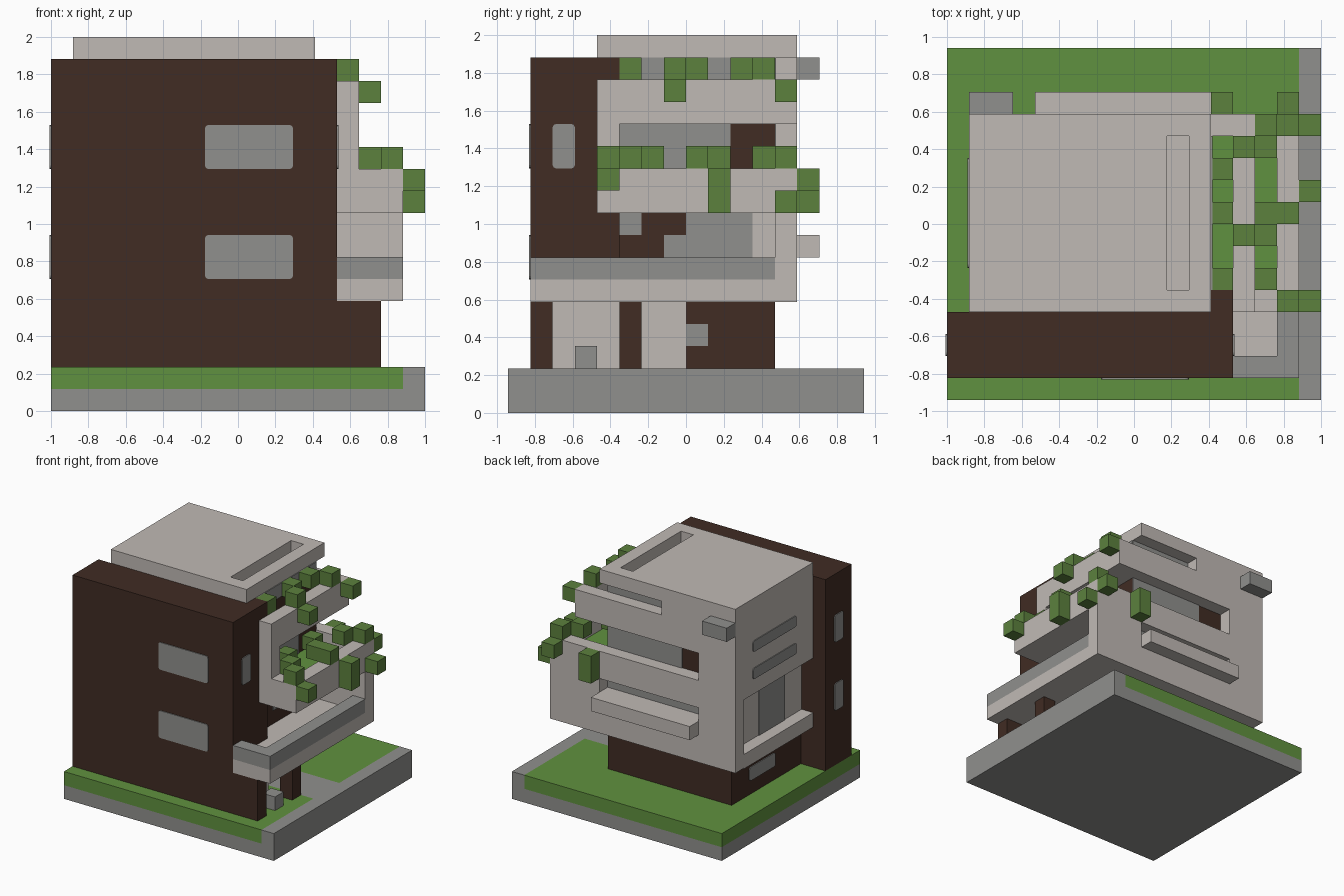
import bpy, bmesh
from mathutils import Vector

cube = bpy.data.objects.get("Cube")
if cube:
    bpy.data.objects.remove(cube, do_unlink=True)

U = 2 / 17                       # one block
ORIGIN = Vector((-1, -8 * U, 0))
T = 0.06                         # plate thickness in blocks


def material(name, rgb):
    m = bpy.data.materials.new(name)
    m.use_nodes = True
    colour = (*rgb, 1)
    m.diffuse_color = colour
    m.node_tree.nodes["Principled BSDF"].inputs["Base Color"].default_value = colour
    return m


LIGHT = material("pale plaster", (0.53, 0.49, 0.46))
BROWN = material("dark brown cladding", (0.052, 0.025, 0.017))
GREY = material("mid grey", (0.28, 0.28, 0.27))
GRASS = material("grass green", (0.118, 0.285, 0.05))
LEAF = material("leaf green", (0.107, 0.22, 0.048))


def build(name, mat, boxes, round_axis=None):
    """Join boxes given as ((x0, x1), (y0, y1), (z0, z1)) in block units."""
    bm = bmesh.new()
    for spans in boxes:
        low = Vector([s[0] for s in spans])
        high = Vector([s[1] for s in spans])
        verts = bmesh.ops.create_cube(bm, size=1)["verts"]
        for v in verts:
            v.co = ORIGIN + U * Vector([h if c > 0 else l for c, l, h in zip(v.co, low, high)])
        if round_axis is not None:
            edges = {e for v in verts for e in v.link_edges}
            along = [e for e in edges
                     if abs((e.verts[0].co - e.verts[1].co).normalized()[round_axis]) > 0.9]
            bmesh.ops.bevel(bm, geom=along, offset=0.15 * U, segments=2, profile=0.5, affect='EDGES')
    mesh = bpy.data.meshes.new(name)
    bm.to_mesh(mesh)
    bm.free()
    mesh.materials.append(mat)
    obj = bpy.data.objects.new(name, mesh)
    bpy.context.collection.objects.link(obj)
    return obj


# Plot
build("plot_base", GREY, [((0, 17), (0, 16), (0, 1))])
build("pavement", GREY, [((16, 17), (0, 16), (1, 2)), ((12, 16), (6, 9), (1, 2))])
build("lawn", GRASS, [((0, 12), (0, 16), (1, 2)), ((12, 16), (0, 6), (1, 2)),
                      ((12, 16), (9, 16), (1, 2))])

# Brown front block and inner core
build("front_block", BROWN, [((0, 13), (1, 4), (2, 16)), ((13, 15), (1, 2), (2, 5)),
                             ((12, 13), (4, 5), (6, 16))])
build("inner_core", BROWN, [((2, 12), (4, 12), (2, 16))])
build("entrance_post", BROWN, [((14, 15), (5, 6), (2, 5))])

# Ground floor entrance
build("entrance_panels", LIGHT, [((12, 13 + T), (2, 5), (2, 5)), ((12, 12 + T), (6, 8), (2, 5))])
build("entrance_bench", GREY, [((14, 15), (3, 4), (2, 3))])
build("entrance_sign_plate", GREY, [((12, 12 + T), (8, 9), (3, 4))])

# Pale shell: left wall, back wall and floor slab
build("left_wall", LIGHT, [((1, 2), (4, 12), (5, 6)), ((1, 2), (4, 12), (10, 16)),
                           ((2 - T, 2), (4, 12), (6, 10))])
build("back_wall", LIGHT, [((1, 4), (12, 13), (5, 16)), ((4, 16), (12, 13), (5, 8)),
                           ((12, 16), (12, 13), (8, 9)), ((4, 16), (12, 13), (9, 11)),
                           ((4, 14), (12, 13), (13, 15)), ((4, 7), (12, 13), (15, 16))])
build("shell_floor", LIGHT, [((1, 12), (4, 12), (5 - T, 5))])
build("back_ledge", LIGHT, [((4, 12), (13, 14), (7, 8))])
build("back_vent", GREY, [((1, 3), (13, 14), (15, 16))])

# Roof slab with a long slot
build("roof", LIGHT, [((1, 10), (4, 13), (16, 17)), ((11, 12), (4, 13), (16, 17)),
                      ((10, 11), (4, 5), (16, 17)), ((10, 11), (12, 13), (16, 17)),
                      ((10, 11), (5, 12), (16, 16 + T))])

# Wraparound balcony
build("balcony_floor", LIGHT, [((13, 16), (1, 4), (5, 6)), ((12, 16), (4, 12), (5, 6))])
build("balcony_rail", GREY, [((15, 16), (1, 12), (6, 7)), ((13, 15), (1, 2), (6, 7))])

# Lower and upper planted terraces
build("lower_terrace", LIGHT, [((12, 15), (5, 12), (9, 10)), ((15, 16), (4, 12), (9, 11)),
                               ((13, 15), (4, 5), (9, 11))])
build("upper_terrace", LIGHT, [((12, 13), (5, 12), (13, 14)), ((13, 14), (4, 12), (13, 15)),
                               ((13, 14), (4, 5), (11, 13))])
build("terrace_grass", GRASS, [((12, 15), (5, 12), (10, 10 + T)),
                               ((12, 13), (5, 12), (14, 14 + T))])

# Glass on the inner core
east = (12, 12 + T)
build("terrace_glass", GREY, [(east, (5, 10), (10, 13)), (east, (5, 12), (15, 16)),
                              (east, (8, 11), (7, 9)), (east, (7, 8), (7, 8)),
                              (east, (5, 6), (8, 9))])
build("balcony_side_panel", LIGHT, [(east, (11, 12), (6, 9))])
north = (12, 12 + T)
build("back_glass", GREY, [((6, 12), north, (11, 13)), ((7, 12), north, (15, 16)),
                           ((4, 12), north, (8, 9))])
build("left_recess_glass", GREY, [((2 - 2 * T, 2 - T), (6, 9), (6, 9.5))])

# Rounded windows
levels = [(6, 8), (11, 13)]
build("front_windows", GREY, [((7, 11), (1 - T, 1), z) for z in levels], 1)
build("block_left_windows", GREY, [((-T, 0), (2, 3), z) for z in levels], 0)
build("block_right_window", GREY, [((13, 13 + T), (2, 3), levels[1])], 0)
build("left_slots", GREY, [((1 - T, 1), (6, 11), (z + 0.1, z + 0.9)) for z in (11, 13)], 0)
build("ground_left_window", GREY, [((2 - T, 2), (7, 10), (3, 4))], 0)

# Leafy blocks: x, y, z and height in blocks
upper = [(12, 5, 15, 1), (12, 8, 15, 1), (12, 10, 15, 1), (13, 7, 15, 1), (13, 11, 15, 1),
         (14, 7, 14, 1), (14, 12, 14, 1)]
lower = [(14, 5, 11, 1), (14, 8, 11, 1), (14, 11, 11, 1), (15, 4, 11, 1), (15, 8, 11, 1),
         (15, 12, 11, 1), (13, 6, 11, 1), (13, 9, 11, 1), (16, 4, 10, 1), (16, 9, 9, 2),
         (16, 12, 9, 1), (15, 13, 10, 1), (12, 13, 9, 2)]
for name, plants in (("upper_plants", upper), ("lower_plants", lower)):
    build(name, LEAF, [((x, x + 1), (y, y + 1), (z, z + h)) for x, y, z, h in plants])
